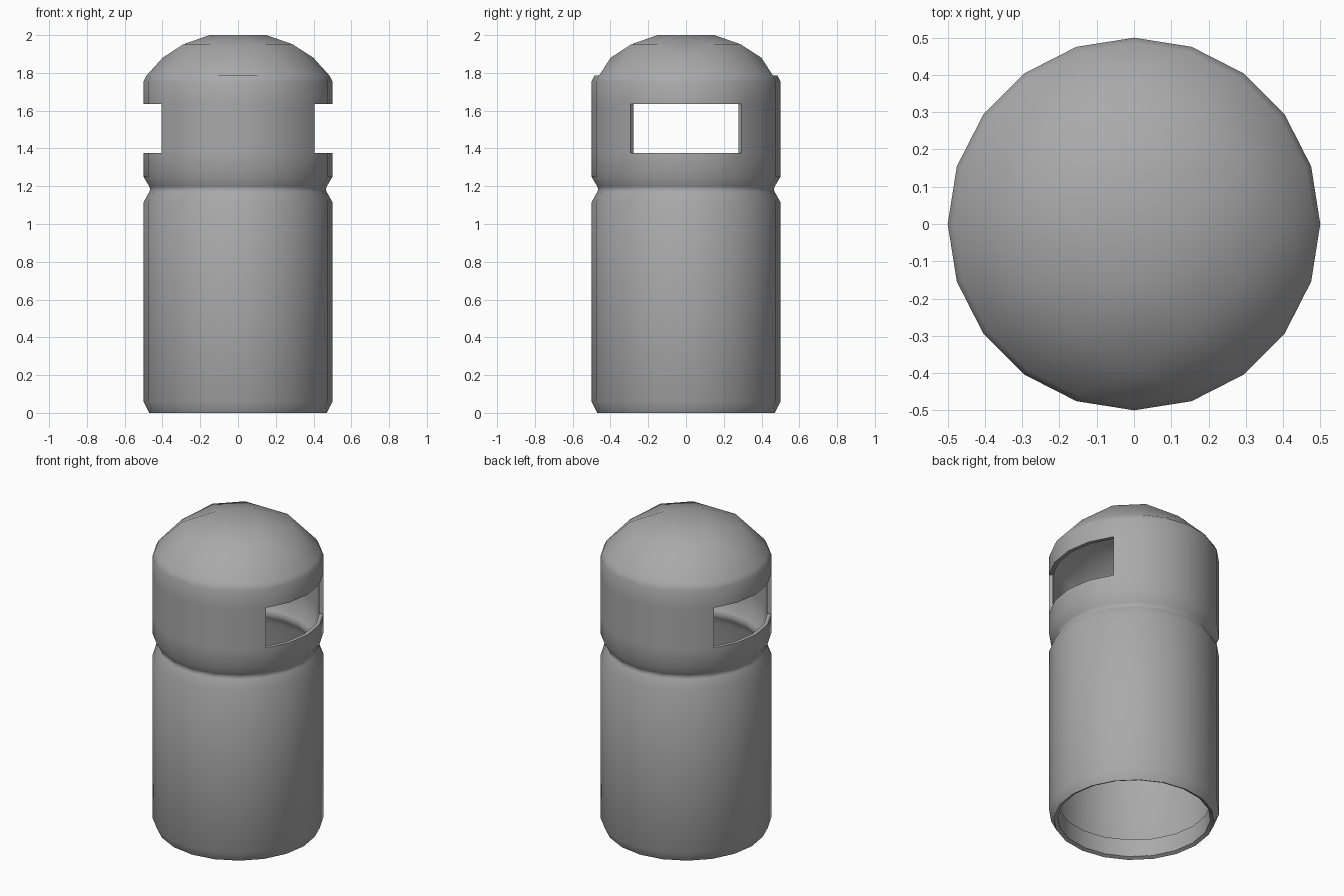
import bpy
import bmesh
from math import cos, sin, pi, radians

SIDES = 20
STEP = 2 * pi / SIDES

cube = bpy.data.objects.get("Cube")
if cube:
    bpy.data.objects.remove(cube, do_unlink=True)

grey = bpy.data.materials.new("plain grey")
grey.use_nodes = True
colour = (0.4, 0.4, 0.4, 1)
grey.diffuse_color = colour
grey.node_tree.nodes["Principled BSDF"].inputs["Base Color"].default_value = colour


def point(k, r=0.5):
    return r * cos(k * STEP), r * sin(k * STEP)


def add_rings(bm, profile):
    return [[bm.verts.new((*point(k, r), z)) for k in range(SIDES)]
            for r, z in profile]


def add_wall(bm, low, high, skip=()):
    for k in range(SIDES):
        if k not in skip:
            n = (k + 1) % SIDES
            bm.faces.new((low[k], low[n], high[n], high[k]))


def finish(bm, name, thickness=0):
    mesh = bpy.data.meshes.new(name)
    bm.to_mesh(mesh)
    bm.free()
    mesh.materials.append(grey)
    obj = bpy.data.objects.new(name, mesh)
    bpy.context.collection.objects.link(obj)
    bpy.ops.object.select_all(action="DESELECT")
    obj.select_set(True)
    bpy.context.view_layer.objects.active = obj
    if thickness:
        mod = obj.modifiers.new("wall thickness", "SOLIDIFY")
        mod.thickness = thickness
        mod.offset = -1
        mod.use_even_offset = True
        bpy.ops.object.modifier_apply(modifier=mod.name)
    bpy.ops.object.shade_smooth_by_angle(angle=radians(60))
    return obj


# Housing wall: chamfered foot, grooved neck, and two side windows
bm = bmesh.new()
profile = [(0.47, 0), (0.5, 0.06), (0.5, 1.115), (0.47, 1.17), (0.465, 1.185),
           (0.47, 1.2), (0.5, 1.25), (0.5, 1.375), (0.5, 1.635),
           (0.5, 1.755), (0.485, 1.785)]
window_row = profile.index((0.5, 1.375))
window = {(k + side) % SIDES for side in (0, SIDES // 2) for k in range(-2, 2)}
rings = add_rings(bm, profile)
for row in range(len(rings) - 1):
    add_wall(bm, rings[row], rings[row + 1], window if row == window_row else ())

# Domed cap: a square patch of quads blended across the round rim
N = SIDES // 4


def rim_index(i, j):
    if i == N:
        return N - j
    if j == N:
        return (i - N) % SIDES
    if i == 0:
        return 2 * N + j
    return 2 * N - i


def patch_xy(i, j):
    u, v = i / N, j / N
    left, right = point(rim_index(0, j)), point(rim_index(N, j))
    near, far = point(rim_index(i, 0)), point(rim_index(i, N))
    corner = (0.5 * (u + v - 1), 0.5 * (u - v))
    return [(1 - u) * left[a] + u * right[a] + (1 - v) * near[a] + v * far[a]
            - corner[a] for a in (0, 1)]


heights = {0: 2.0, 1: 1.952, 2: 1.88}
grid = {}
for i in range(N + 1):
    for j in range(N + 1):
        if i in (0, N) or j in (0, N):
            grid[i, j] = rings[-1][rim_index(i, j)]
        else:
            outer_steps = (i in (1, N - 1)) + (j in (1, N - 1))
            grid[i, j] = bm.verts.new((*patch_xy(i, j), heights[outer_steps]))
for i in range(N):
    for j in range(N):
        bm.faces.new((grid[i, j], grid[i, j + 1], grid[i + 1, j + 1], grid[i + 1, j]))
finish(bm, "housing", 0.024)

# Lining just inside the open foot
bm = bmesh.new()
lining = add_rings(bm, [(0.477, 0.125), (0.45, 0.125), (0.449, 0.01)])
for low, high in zip(lining, lining[1:]):
    add_wall(bm, low, high)
finish(bm, "foot_lining")
